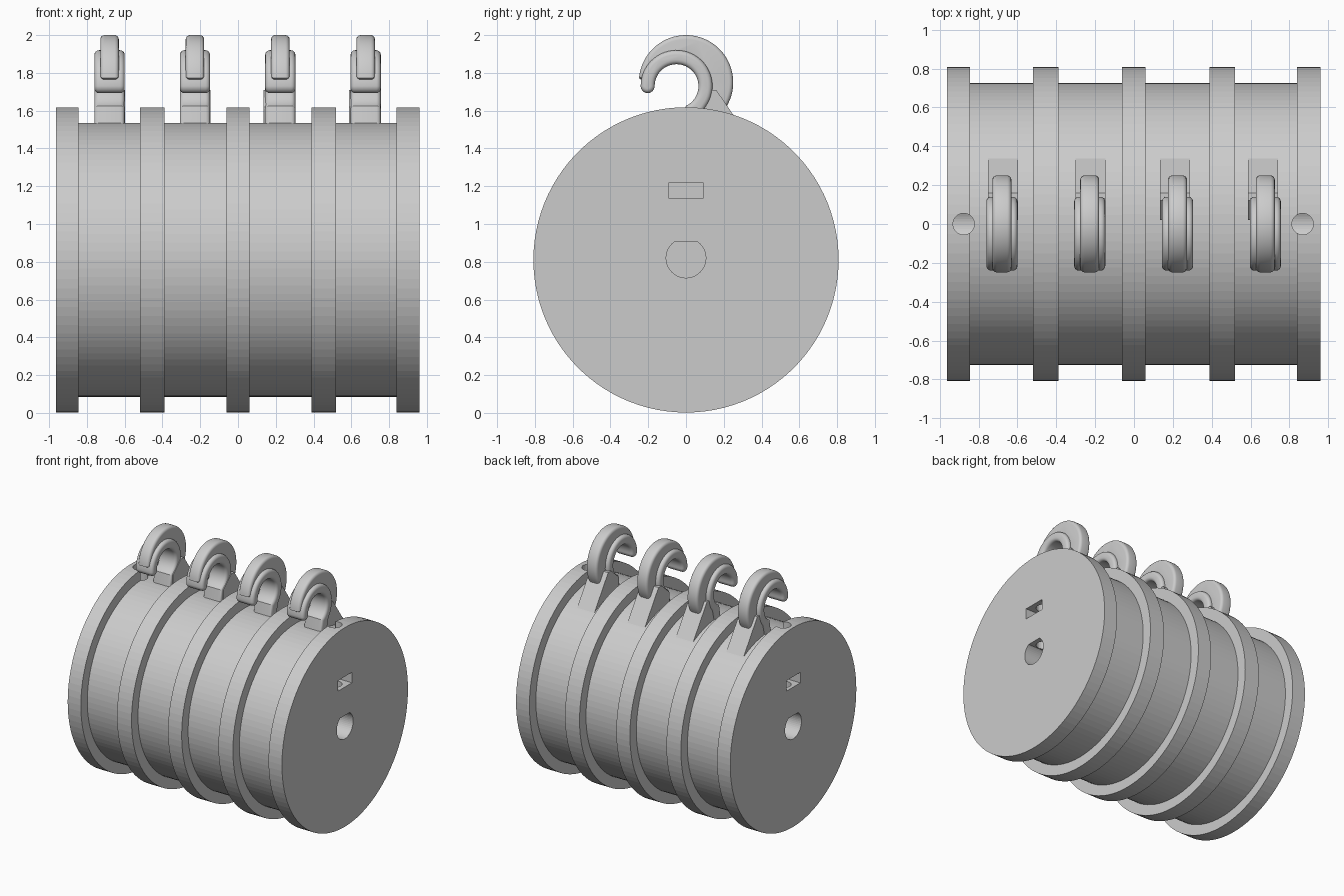
import bpy, bmesh
from math import sin, cos, pi, radians

cube = bpy.data.objects.get("Cube")
if cube:
    bpy.data.objects.remove(cube)

grey = bpy.data.materials.new("plain_grey")
grey.use_nodes = True
colour = (0.6, 0.6, 0.6, 1)
grey.diffuse_color = colour
grey.node_tree.nodes["Principled BSDF"].inputs["Base Color"].default_value = colour

AXIS_Z = 0.81


def finish(bm, name, smooth=False):
    bmesh.ops.recalc_face_normals(bm, faces=bm.faces[:])
    mesh = bpy.data.meshes.new(name)
    bm.to_mesh(mesh)
    bm.free()
    obj = bpy.data.objects.new(name, mesh)
    bpy.context.collection.objects.link(obj)
    mesh.materials.append(grey)
    bpy.ops.object.select_all(action='DESELECT')
    obj.select_set(True)
    bpy.context.view_layer.objects.active = obj
    if smooth:
        bpy.ops.object.shade_smooth_by_angle(angle=radians(35))
    return obj


def arc(cy, cz, r, start, end, n):
    angles = [radians(start + (end - start) * i / n) for i in range(n + 1)]
    return [(cy + r * cos(a), cz + r * sin(a)) for a in angles]


def slab(name, outline, x, width, bevel=0, smooth=False):
    """Extrude a side outline (y, z) along x, rounding the rims."""
    bm = bmesh.new()
    sides = [[bm.verts.new((x + s * width / 2, y, z)) for y, z in outline] for s in (-1, 1)]
    caps = [bm.faces.new(side) for side in sides]
    n = len(outline)
    for i in range(n):
        j = (i + 1) % n
        bm.faces.new((sides[0][i], sides[0][j], sides[1][j], sides[1][i]))
    bmesh.ops.recalc_face_normals(bm, faces=bm.faces[:])
    if bevel:
        rims = [e for cap in caps for e in cap.edges]
        bmesh.ops.bevel(bm, geom=rims, offset=bevel, segments=4, profile=0.5,
                        affect='EDGES', clamp_overlap=False)
    return finish(bm, name, smooth)


def cut(target, cutter):
    mod = target.modifiers.new("hole", 'BOOLEAN')
    mod.operation = 'DIFFERENCE'
    mod.solver = 'EXACT'
    mod.object = cutter
    cutter.hide_render = True
    bpy.context.view_layer.objects.active = target
    bpy.ops.object.modifier_apply(modifier=mod.name)
    bpy.data.objects.remove(cutter)


# Drum with five raised flanges, turned about the x axis
flanges = [(-0.963, -0.845), (-0.52, -0.39), (-0.062, 0.06), (0.39, 0.52), (0.84, 0.96)]
stations = []
for a, b in flanges:
    stations += [(a, 0.725), (a, 0.808), (b, 0.808), (b, 0.725)]
stations = stations[1:-1]
SEG = 100
bm = bmesh.new()
rings = []
for x, r in stations:
    rings.append([bm.verts.new((x, r * cos(2 * pi * i / SEG), AXIS_Z + r * sin(2 * pi * i / SEG)))
                  for i in range(SEG)])
for p, q in zip(rings, rings[1:]):
    for i in range(SEG):
        j = (i + 1) % SEG
        bm.faces.new((p[i], p[j], q[j], q[i]))
bm.faces.new(rings[0])
bm.faces.new(rings[-1])
drum = finish(bm, "drum")

# Shaft socket, nut slot and screw hole at each end
socket = arc(0, 0.82, 0.105, 126, 414, 40)
slot = [(-0.09, 1.135), (0.09, 1.135), (0.09, 1.22), (-0.09, 1.22)]
for end, screw_x in ((-0.963, -0.877), (0.96, 0.868)):
    cut(drum, slab("socket_cutter", socket, end, 0.5))
    cut(drum, slab("slot_cutter", slot, end, 0.37))
    bm = bmesh.new()
    bmesh.ops.create_cone(bm, cap_ends=True, segments=40, radius1=0.055, radius2=0.055, depth=0.9)
    bmesh.ops.translate(bm, vec=(screw_x, 0, 1.31), verts=bm.verts[:])
    cut(drum, finish(bm, "screw_cutter"))

# Hook outlines: wide inner band, narrow outer crest, rear brace
band = ([(0.06, 1.46)] + arc(-0.05, 1.73, 0.19, -40, 180, 40)
        + arc(-0.203, 1.73, 0.037, 190, 350, 10)
        + arc(-0.05, 1.73, 0.116, 180, -65, 36) + [(-0.03, 1.46)])
crest = ([(0.17, 1.46)] + arc(0, 1.75, 0.25, -30, 175, 44)
         + arc(-0.05, 1.73, 0.15, 175, -40, 36) + [(0.06, 1.46)])
brace = [(0.02, 1.44), (0.345, 1.44), (0.16, 1.71), (0.12, 1.71), (0.02, 1.62)]

# Row of four hooks along the top
for i, (x, shift) in enumerate(((-0.68, 0.005), (-0.228, 0.005), (0.224, -0.012), (0.676, -0.012))):
    slab(f"hook_band_{i + 1}", band, x, 0.16, 0.024, True)
    slab(f"hook_crest_{i + 1}", crest, x, 0.098, 0.022, True)
    slab(f"hook_brace_{i + 1}", brace, x + shift, 0.155)
